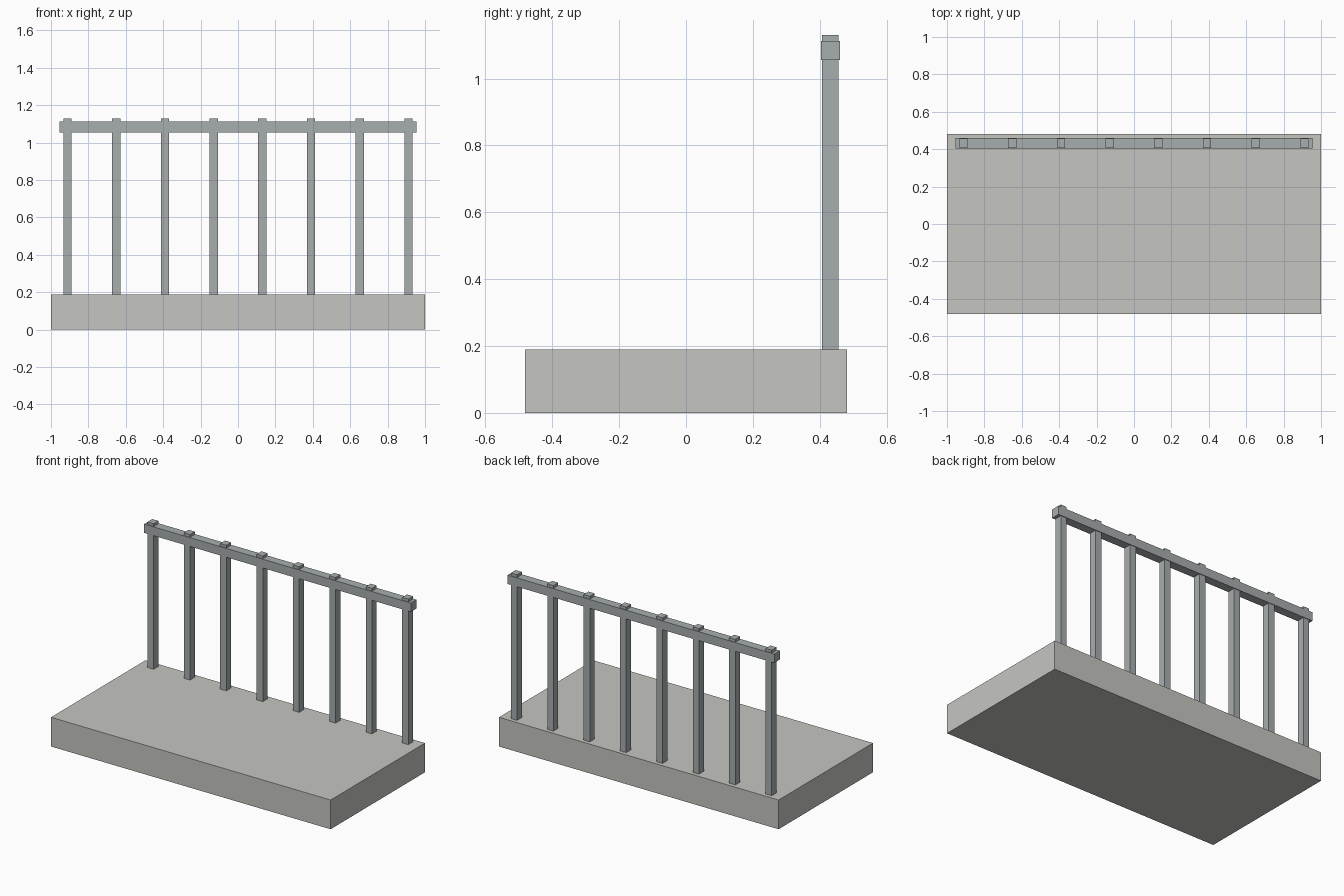
import bpy

if "Cube" in bpy.data.objects:
    bpy.data.objects.remove(bpy.data.objects["Cube"])


def material(name, color):
    mat = bpy.data.materials.new(name)
    mat.diffuse_color = color
    mat.use_nodes = True
    mat.node_tree.nodes["Principled BSDF"].inputs["Base Color"].default_value = mat.diffuse_color
    return mat


def box(name, x, y, z, mat):
    """Box from (min, max) ranges on each axis."""
    centre = [(a + b) / 2 for a, b in (x, y, z)]
    bpy.ops.mesh.primitive_cube_add(size=1, location=centre)
    obj = bpy.context.object
    obj.name = name
    obj.scale = [b - a for a, b in (x, y, z)]
    bpy.ops.object.transform_apply(location=False, rotation=False, scale=True)
    obj.data.materials.append(mat)
    return obj


concrete = material("concrete", (0.56, 0.56, 0.53, 1))
metal = material("metal", (0.39, 0.42, 0.43, 1))

SLAB_TOP = 0.189
RAIL_Y = 0.432
POSTS = 8
POST_SPAN = 0.911

# Walkway slab
box("slab", (-1, 1), (-0.482, 0.482), (0, SLAB_TOP), concrete)

# Evenly spaced posts along the back edge
for i in range(POSTS):
    x = -POST_SPAN + 2 * POST_SPAN * i / (POSTS - 1)
    box(f"post_{i + 1}", (x - 0.022, x + 0.022), (RAIL_Y - 0.0245, RAIL_Y + 0.0245),
        (SLAB_TOP, 1.13), metal)

# Top rail wrapping the posts
box("top_rail", (-0.954, 0.954), (RAIL_Y - 0.0285, RAIL_Y + 0.0285), (1.055, 1.112), metal)
